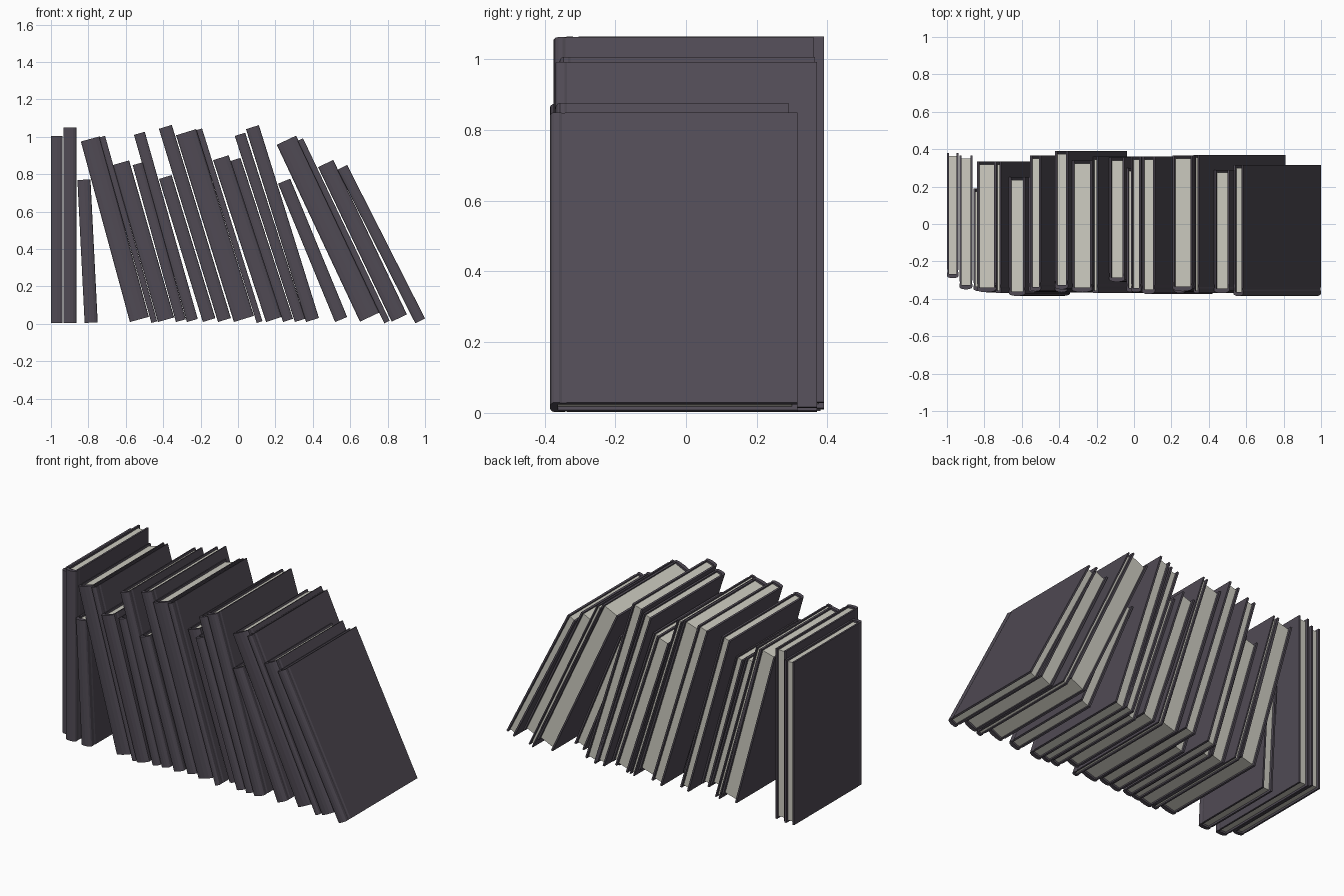
import bpy, bmesh, math

def material(name, rgb):
    m = bpy.data.materials.new(name)
    m.diffuse_color = (*rgb, 1)
    return m

COVER = material("dark plum cover", (0.08, 0.069, 0.089))
PAPER = material("cream paper", (0.61, 0.6, 0.53))
BOARD = 0.011      # cover thickness
LIP = 0.012        # cover overhang around the pages

def prism(name, outline, z0, z1, mat):
    """Extrude an xy outline upward from z0 to z1."""
    bm = bmesh.new()
    face = bm.faces.new([bm.verts.new((x, y, z0)) for x, y in outline])
    new = bmesh.ops.extrude_face_region(bm, geom=[face])["geom"]
    bmesh.ops.translate(bm, vec=(0, 0, z1 - z0),
                        verts=[v for v in new if isinstance(v, bmesh.types.BMVert)])
    bmesh.ops.recalc_face_normals(bm, faces=bm.faces)
    me = bpy.data.meshes.new(name)
    bm.to_mesh(me)
    bm.free()
    me.materials.append(mat)
    ob = bpy.data.objects.new(name, me)
    bpy.context.collection.objects.link(ob)
    return ob

def book(i, x, z, lean, t, h, front, back):
    """Book with lower left edge at x, z, leaning left by lean degrees."""
    d = back - front
    c, bulge = t / 2, min(0.014, t * 0.2)
    # rounded spine with a shallow hinge groove on each board
    arc = [(c - c * math.cos(math.pi * k / 6), bulge * (1 - math.sin(math.pi * k / 6)))
           for k in range(7)]
    g = 0.003
    outer = ([(0, d), (0, 0.05), (g, 0.042), (g, 0.034), (0, 0.026)] + arc +
             [(t, 0.026), (t - g, 0.034), (t - g, 0.042), (t, 0.05), (t, d)])
    b = min(BOARD, t * 0.25)
    inner = [(t - b, d), (t - b, bulge + b), (b, bulge + b), (b, d)]
    cover = prism(f"book_{i}_cover", outer + inner, 0, h, COVER)
    # page block
    y0, y1 = bulge + b, d - LIP * 1.3
    pages = prism(f"book_{i}_pages", [(b, y0), (t - b, y0), (t - b, y1), (b, y1)],
                  LIP, h - LIP, PAPER)
    for ob in (cover, pages):
        ob.location = (x, front, z)
        ob.rotation_euler.y = -math.radians(lean)

# x, z, lean, thickness, height, front y, back y
BOOKS = [
    (-1.0, 0.005, 0, 0.063, 1.0, -0.29, 0.38),
    (-0.934, 0.005, 0, 0.07, 1.045, -0.35, 0.365),
    (-0.82, 0.005, 2.9, 0.07, 0.765, -0.36, 0.19),
    (-0.578, 0.01, 15.2, 0.105, 1.0, -0.365, 0.335),
    (-0.463, 0.005, 15.7, 0.032, 1.03, -0.37, 0.335),
    (-0.428, 0.01, 16.0, 0.09, 0.873, -0.385, 0.25),
    (-0.332, 0.01, 15.4, 0.055, 0.87, -0.365, 0.25),
    (-0.273, 0.01, 15.8, 0.06, 1.04, -0.36, 0.365),
    (-0.188, 0.01, 17.0, 0.07, 0.8, -0.365, 0.2),
    (-0.107, 0.01, 17.0, 0.072, 1.08, -0.35, 0.39),
    (-0.022, 0.01, 17.2, 0.112, 1.045, -0.365, 0.34),
    (0.1, 0.005, 17.4, 0.032, 1.08, -0.37, 0.36),
    (0.15, 0.01, 18.1, 0.087, 0.91, -0.31, 0.355),
    (0.241, 0.01, 18.1, 0.056, 0.905, -0.365, 0.3),
    (0.304, 0.01, 17.9, 0.058, 1.045, -0.365, 0.36),
    (0.364, 0.01, 17.3, 0.072, 1.08, -0.375, 0.36),
    (0.519, 0.01, 22.4, 0.07, 0.8, -0.37, 0.25),
    (0.652, 0.012, 25.2, 0.115, 1.045, -0.36, 0.365),
    (0.782, 0.003, 25.4, 0.032, 1.08, -0.37, 0.37),
    (0.822, 0.012, 25.5, 0.09, 0.915, -0.37, 0.29),
    (0.948, 0.003, 26.9, 0.058, 0.92, -0.385, 0.315),
]
for i, spec in enumerate(BOOKS, 1):
    book(i, *spec)
